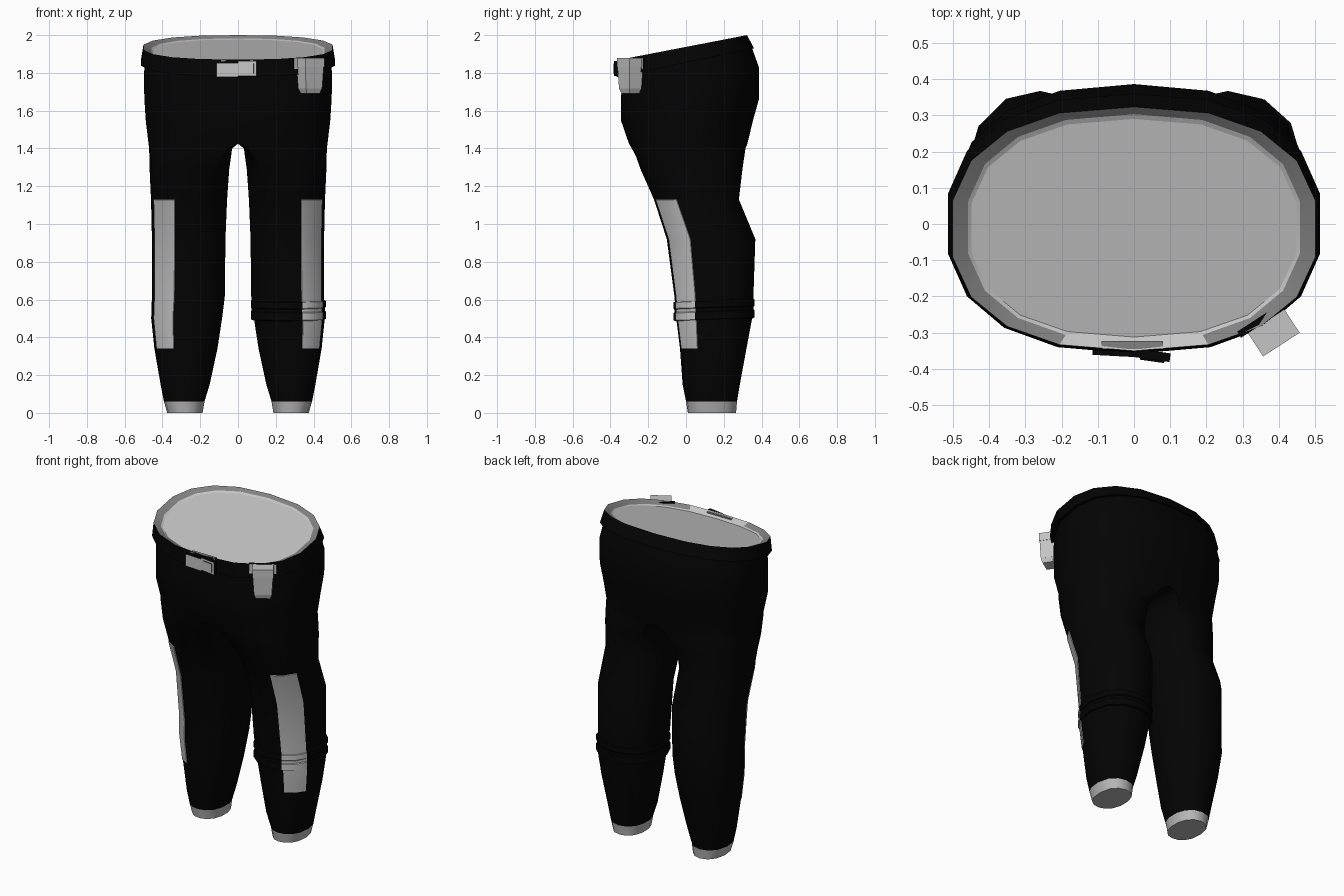
import bpy, bmesh
from math import sin, cos, radians
from mathutils import Matrix

cube = bpy.data.objects.get("Cube")
if cube:
    bpy.data.objects.remove(cube, do_unlink=True)


def material(name, value):
    mat = bpy.data.materials.new(name)
    mat.use_nodes = True
    color = (value, value, value, 1)
    mat.diffuse_color = color
    bsdf = next(n for n in mat.node_tree.nodes if n.type == 'BSDF_PRINCIPLED')
    bsdf.inputs["Base Color"].default_value = color
    return mat


MATERIALS = [material("black_cloth", 0.001), material("light_grey", 0.56),
             material("cuff_grey", 0.47), material("rim_dark_grey", 0.22)]
BLACK, GREY, CUFF, RIM = range(4)

# Ring layout: outer points run front to back, inner points close the loop
OUTER = [-115, -93, -70, -48, -25, 4, 35, 64, 90, 115]
INNER = [141, 167, 193, 219]
PAD_COLUMNS = (2, 3)


def power(value, exponent):
    return abs(value) ** exponent * (1 if value >= 0 else -1)


def ring(z, dz, x_in, x_out, y_front, y_back, seam, grow=0):
    """Leg section; seam=1 turns the round leg into half of the hips."""
    x_in, x_out = x_in - grow, x_out + grow
    y_front, y_back = y_front - grow, y_back + grow
    cx, rx = (x_in + x_out) / 2, (x_out - x_in) / 2
    cy, ry = (y_front + y_back) / 2, (y_back - y_front) / 2
    points = []
    for i, deg in enumerate(OUTER + INNER):
        a = radians(deg)
        leg_x = cx + rx * power(cos(a), 0.9)
        leg_y = cy + ry * power(sin(a), 0.9)
        if i < len(OUTER):
            h = radians(-90 + 180 * i / (len(OUTER) - 1))
            hip_x = x_in + (x_out - x_in) * power(cos(h), 0.84)
            hip_y = cy + ry * power(sin(h), 0.84)
            if i in (0, len(OUTER) - 1):
                hip_x = x_in
        else:
            t = (i - len(OUTER) + 1) / (len(INNER) + 1)
            hip_x, hip_y = x_in, y_back + (y_front - y_back) * t
        x = leg_x + (hip_x - leg_x) * seam
        y = leg_y + (hip_y - leg_y) * seam
        points.append((x, y, z + dz * (y - y_front) / (y_back - y_front)))
    return points


def loft(bm, rings, paint):
    """Skin the rings; paint(row, column) gives the material."""
    rows = [[bm.verts.new(p) for p in r] for r in rings]
    n = len(rows[0])
    for k in range(len(rows) - 1):
        for i in range(n):
            j = (i + 1) % n
            face = bm.faces.new((rows[k][i], rows[k][j], rows[k + 1][j], rows[k + 1][i]))
            face.material_index = paint(k, i)
    return rows


def finish(name, bm, angle=50):
    mesh = bpy.data.meshes.new(name)
    bm.to_mesh(mesh)
    bm.free()
    for mat in MATERIALS:
        mesh.materials.append(mat)
    obj = bpy.data.objects.new(name, mesh)
    bpy.context.collection.objects.link(obj)
    bpy.ops.object.select_all(action='DESELECT')
    obj.select_set(True)
    bpy.context.view_layer.objects.active = obj
    bpy.ops.object.shade_smooth_by_angle(angle=radians(angle), keep_sharp_edges=True)
    return obj


def block(name, size, center, turn=0, taper=1, paint=lambda normal: GREY):
    """Box whose bottom is scaled by taper, turned about z."""
    bm = bmesh.new()
    bmesh.ops.create_cube(bm, size=1)
    for v in bm.verts:
        if v.co.z < 0:
            v.co.x *= taper
            v.co.y *= taper
        v.co = [c * s for c, s in zip(v.co, size)]
    bm.normal_update()
    for f in bm.faces:
        f.material_index = paint(f.normal)
    bm.transform(Matrix.Translation(center) @ Matrix.Rotation(radians(turn), 4, 'Z'))
    return finish(name, bm, 20)


# Trousers: z, rise to the back, inner x, outer x, front y, back y, seam
sections = [
    (0, 0, .185, .375, .01, .265, 0),
    (.06, 0, .175, .392, 0, .27, 0),
    (.15, 0, .147, .41, -.018, .285, 0),
    (.34, 0, .105, .443, -.032, .32, 0),
    (.5, 0, .08, .46, -.052, .35, 0),
    (.62, 0, .065, .456, -.062, .357, 0),
    (.92, 0, .062, .456, -.102, .367, 0),
    (1.13, 0, .053, .461, -.17, .28, 0),
    (1.29, 0, .043, .47, -.245, .303, .3),
    (1.4, 0, .03, .475, -.292, .32, .8),
    (1.425, 0, 0, .48, -.302, .325, 1),
    (1.55, 0, 0, .495, -.345, .355, 1),
    (1.66, 0, 0, .502, -.345, .386, 1),
    (1.74, .09, 0, .505, -.338, .386, 1),
    (1.79, .14, 0, .495, -.335, .35, 1),
    # waistband, rim, inner lip
    (1.78, .15, 0, .52, -.358, .36, 1),
    (1.87, .13, 0, .507, -.35, .323, 1),
    (1.853, .13, 0, .464, -.322, .303, 1),
    (1.848, .128, 0, .454, -.312, .29, 1),
]
PAD_ROWS = range(3, 7)
RIM_ROW = len(sections) - 3


def trouser_paint(row, column):
    if row == 0:
        return CUFF
    if row == RIM_ROW:
        return GREY if column == 0 else RIM
    pad = row in PAD_ROWS and column in PAD_COLUMNS
    return GREY if row > RIM_ROW or pad else BLACK


bm = bmesh.new()
rows = loft(bm, [ring(*s) for s in sections], trouser_paint)
bm.faces.new(rows[0][::-1]).material_index = CUFF
bm.faces.new(rows[-1]).material_index = GREY
flat = [f for f in bm.faces if all(abs(v.co.x) < 1e-5 for v in f.verts)]
bmesh.ops.delete(bm, geom=flat, context='FACES')
# Keep the rim and lip crisp
for row in rows[-3:]:
    for edge in bm.edges:
        if all(v in row for v in edge.verts):
            edge.smooth = False
bm.normal_update()
# Raise the shin pads a little
pad_verts = {rows[r][c] for r in range(3, 8) for c in range(2, 5)}
pads = [f for f in bm.faces if all(v in pad_verts for v in f.verts)]
bmesh.ops.inset_region(bm, faces=pads, thickness=0.001, depth=0.004)
trousers = finish("trousers", bm)
mirror = trousers.modifiers.new("mirror", 'MIRROR')
mirror.use_clip = True

# Double strap round the left shin
profile = [(.485, 0), (.49, .011), (.528, .011), (.533, .006),
           (.548, .006), (.553, .011), (.585, .011), (.59, 0)]
bm = bmesh.new()
loft(bm, [ring(z, .015, .074, .455, -.056, .352, 0, g) for z, g in profile],
     lambda row, column: GREY if column in PAD_COLUMNS else BLACK)
finish("shin_strap", bm, 35)


# Belt buckle
def front_grey(normal):
    return GREY if normal.y < -0.5 else BLACK


block("buckle_tongue", (.115, .014, .075), (-.057, -.357, 1.815), -3, paint=front_grey)
block("buckle_frame", (.1, .024, .078), (.05, -.362, 1.823), -8, paint=front_grey)
block("buckle_plate", (.068, .008, .052), (.05, -.375, 1.823), -8, paint=front_grey)
block("buckle_backing", (.17, .022, .008), (-.005, -.334, 1.864), paint=lambda normal: RIM)

# Belt pouch
block("pouch_mount", (.16, .02, .06), (.357, -.262, 1.85), 33, paint=front_grey)
block("pouch_lid", (.12, .09, .05), (.382, -.295, 1.855), 33)
block("pouch_body", (.116, .086, .115), (.382, -.295, 1.775), 33, .88)
block("pouch_base", (.102, .076, .026), (.382, -.295, 1.705), 33, .8)
